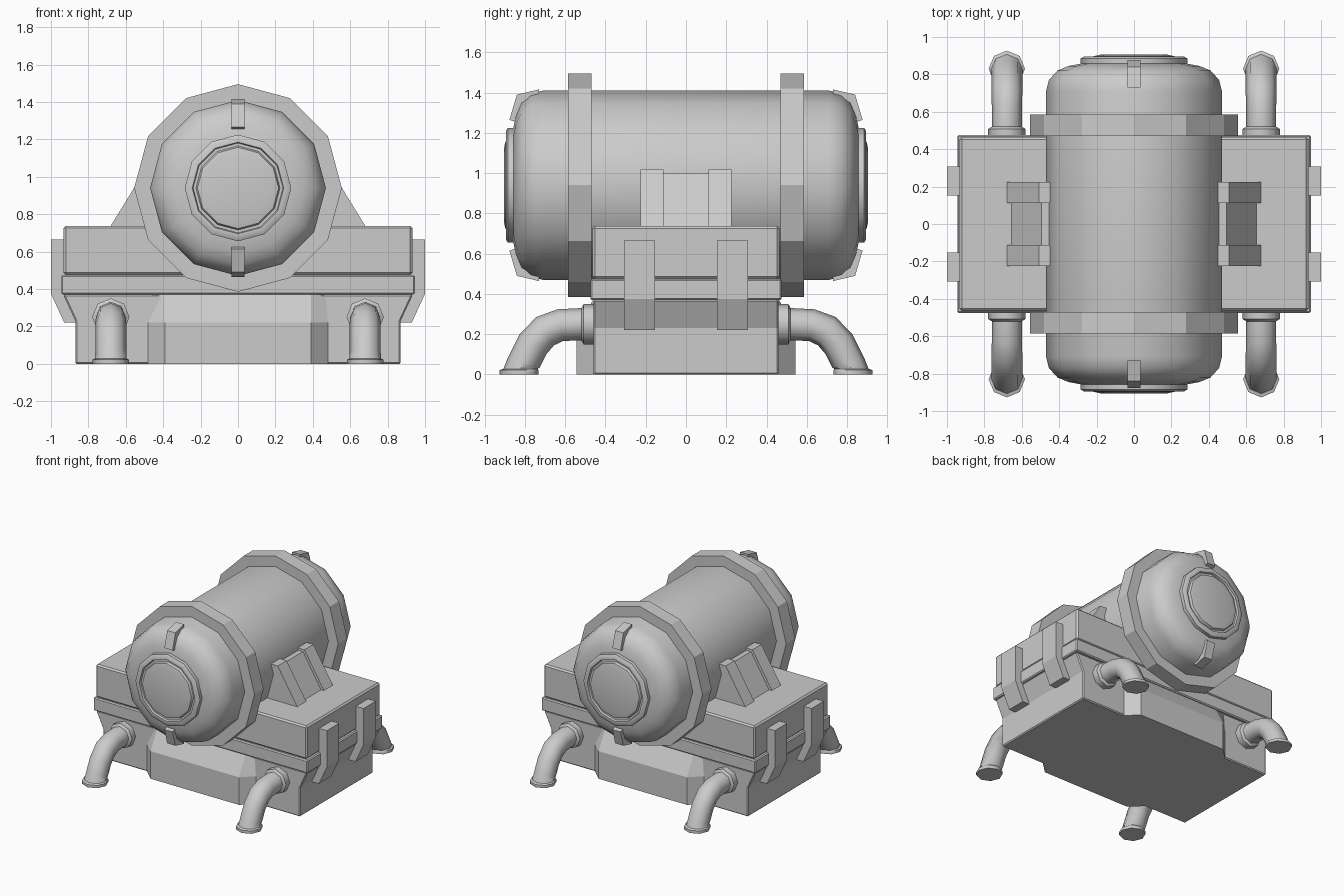
import bpy, bmesh
from math import sin, cos, pi, radians

scene = bpy.context.scene
cube = scene.objects.get("Cube")
if cube:
    bpy.data.objects.remove(cube, do_unlink=True)

# Single painted metal colour
grey = bpy.data.materials.new("light_grey_metal")
colour = (0.6, 0.6, 0.6, 1)
grey.diffuse_color = colour
grey.use_nodes = True
for node in grey.node_tree.nodes:
    if node.type == 'BSDF_PRINCIPLED':
        node.inputs["Base Color"].default_value = colour


def loft(name, rings, smooth=None, mirror="", bevel=0):
    """Skin a list of equal-length point rings and cap both ends."""
    bm = bmesh.new()
    loops = [[bm.verts.new(p) for p in ring] for ring in rings]
    n = len(loops[0])
    for a, b in zip(loops, loops[1:]):
        for i in range(n):
            j = (i + 1) % n
            bm.faces.new((a[i], a[j], b[j], b[i]))
    bm.faces.new(loops[0])
    bm.faces.new(loops[-1])
    bmesh.ops.recalc_face_normals(bm, faces=bm.faces)
    mesh = bpy.data.meshes.new(name)
    bm.to_mesh(mesh)
    bm.free()
    mesh.materials.append(grey)
    obj = bpy.data.objects.new(name, mesh)
    scene.collection.objects.link(obj)
    if mirror:
        mod = obj.modifiers.new("mirror", 'MIRROR')
        mod.use_axis = [axis in mirror for axis in "xyz"]
        mod.use_mirror_merge = False
    if bevel:
        mod = obj.modifiers.new("bevel", 'BEVEL')
        mod.width, mod.segments = bevel, 1
        mod.limit_method, mod.angle_limit = 'ANGLE', radians(40)
    if smooth:
        bpy.ops.object.select_all(action='DESELECT')
        obj.select_set(True)
        bpy.context.view_layer.objects.active = obj
        bpy.ops.object.shade_smooth_by_angle(angle=radians(smooth))
    return obj


def extrude_y(name, profile, y0, y1, **kw):
    """Extrude an (x, z) outline along y."""
    return loft(name, [[(x, y, z) for x, z in profile] for y in (y0, y1)], **kw)


def rect(x, z0, z1):
    return [(-x, z0), (x, z0), (x, z1), (-x, z1)]


AXIS_Z = 0.94


def lathe(name, profile, **kw):
    """Turn (y, radius) points around the tank axis with twelve sides."""
    return loft(name, [[(r * cos(i * pi / 6), y, AXIS_Z + r * sin(i * pi / 6))
                        for i in range(12)] for y, r in profile], **kw)


# Tank with rounded ends
dome = [(0.71, 0.47), (0.77, 0.455), (0.82, 0.41), (0.845, 0.35), (0.86, 0.27)]
lathe("tank", [(-y, r) for y, r in reversed(dome)] + dome, smooth=35)

# Raised rim and shallow domed disc on each tank end
lathe("end_cap", [(0.84, 0.285), (0.885, 0.285), (0.895, 0.268), (0.895, 0.245),
                  (0.88, 0.24), (0.88, 0.225), (0.897, 0.217), (0.905, 0.18)],
      smooth=35, mirror="y")

# Heavy hoops around the tank
lathe("tank_hoop", [(0.47, 0.555), (0.585, 0.555)], mirror="y")

# Bent clips over the tank shoulders, top and bottom of each end
clip = [(0.73, 0.455), (0.73, 0.476), (0.84, 0.45), (0.877, 0.325),
        (0.85, 0.315), (0.815, 0.41)]
for name, side in (("upper_clip", 1), ("lower_clip", -1)):
    loft(name, [[(x, y, AXIS_Z + side * r) for y, r in clip]
                for x in (-0.036, 0.036)], mirror="y")

# Base case: flared lower body, band and lid
extrude_y("lower_body", [(-0.87, 0), (0.87, 0), (0.87, 0.23), (0.935, 0.37),
                         (-0.935, 0.37), (-0.87, 0.23)], -0.46, 0.46, bevel=0.008)
extrude_y("case_band", rect(0.945, 0.37, 0.475), -0.475, 0.475, bevel=0.008)
extrude_y("case_lid", rect(0.932, 0.475, 0.738), -0.465, 0.465, bevel=0.012)

# Chamfered bulge on the front and back of the lower body
rings = []
for z, corner, out in ((0, 0.46, 0.545), (0.22, 0.46, 0.545), (0.37, 0.45, 0.462)):
    rings.append([(0.48, -corner, z), (0.48, corner, z), (0.39, out, z), (-0.39, out, z),
                  (-0.48, corner, z), (-0.48, -corner, z), (-0.39, -out, z), (0.39, -out, z)])
loft("body_bulge", rings)

# Clasps on both sides of the case
extrude_y("side_clasp", [(0.9, 0.665), (1.0, 0.665), (1.0, 0.375), (0.93, 0.222),
                         (0.85, 0.222), (0.85, 0.26), (0.9, 0.375)],
          0.153, 0.308, mirror="xy")

# Sloped saddle blocks with thicker ribs
extrude_y("saddle_block", [(0.3, 0.73), (0.66, 0.73), (0.495, 1.0), (0.4, 1.0)],
          -0.12, 0.12, mirror="x")
extrude_y("saddle_rib", [(0.3, 0.73), (0.685, 0.73), (0.508, 1.018), (0.4, 1.018)],
          0.112, 0.225, mirror="xy")

# Bent pipe legs with wall flange and foot: y, z, radius, downward tilt
path = [(0.45, 0.25, 0.1, 0), (0.508, 0.25, 0.1, 0), (0.52, 0.25, 0.08, 0),
        (0.625, 0.245, 0.08, 10), (0.7, 0.215, 0.083, 32), (0.76, 0.15, 0.083, 55),
        (0.805, 0.06, 0.083, 72), (0.822, 0.028, 0.085, 90),
        (0.83, 0.022, 0.097, 90), (0.83, 0, 0.097, 90)]
rings = []
for y, z, r, tilt in path:
    t = radians(tilt)
    rings.append([(0.68 + r * cos(i * pi / 4), y + r * sin(i * pi / 4) * sin(t),
                   z + r * sin(i * pi / 4) * cos(t)) for i in range(8)])
loft("pipe_leg", rings, smooth=46, mirror="xy")
